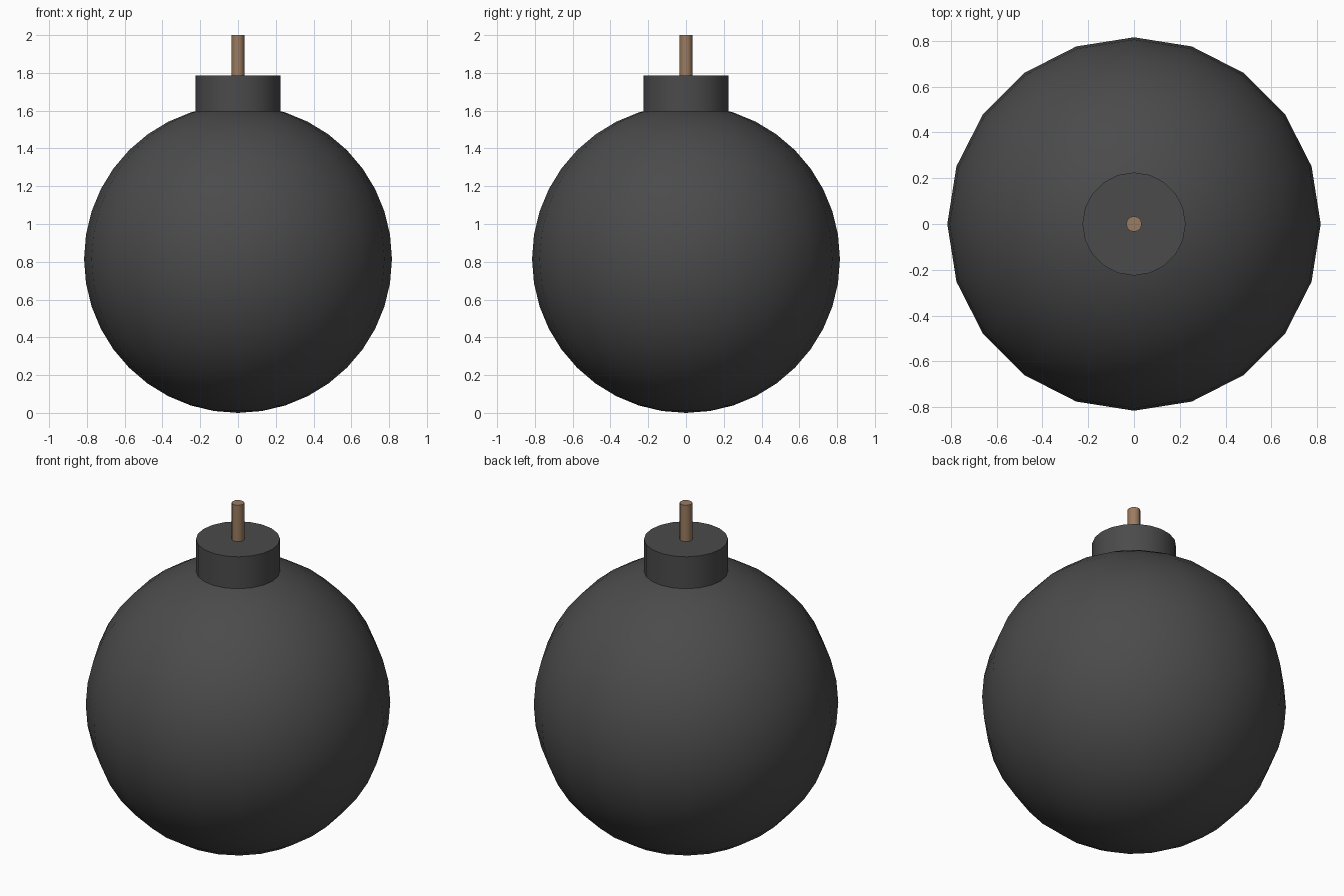
import bpy
from math import radians

if "Cube" in bpy.data.objects:
    bpy.data.objects.remove(bpy.data.objects["Cube"])


def material(name, rgb):
    m = bpy.data.materials.new(name)
    m.diffuse_color = (*rgb, 1)
    m.use_nodes = True
    m.node_tree.nodes["Principled BSDF"].inputs["Base Color"].default_value = m.diffuse_color
    return m


def finish(name, mat):
    ob = bpy.context.object
    ob.name = name
    ob.data.materials.append(mat)
    bpy.ops.object.shade_smooth_by_angle(angle=radians(40))
    return ob


def cylinder(name, radius, z0, z1, sides, mat):
    bpy.ops.mesh.primitive_cylinder_add(
        vertices=sides, radius=radius, depth=z1 - z0, location=(0, 0, (z0 + z1) / 2))
    return finish(name, mat)


iron = material("iron", (0.07, 0.07, 0.07))
cord = material("cord", (0.33, 0.2, 0.12))

# round body
R = 0.815
bpy.ops.mesh.primitive_uv_sphere_add(segments=20, ring_count=20, radius=R, location=(0, 0, R))
finish("body", iron)

# collar on top of the body
cylinder("collar", 0.225, 1.56, 1.785, 20, iron)

# fuse standing in the collar
cylinder("fuse", 0.034, 1.77, 2.0, 12, cord)
